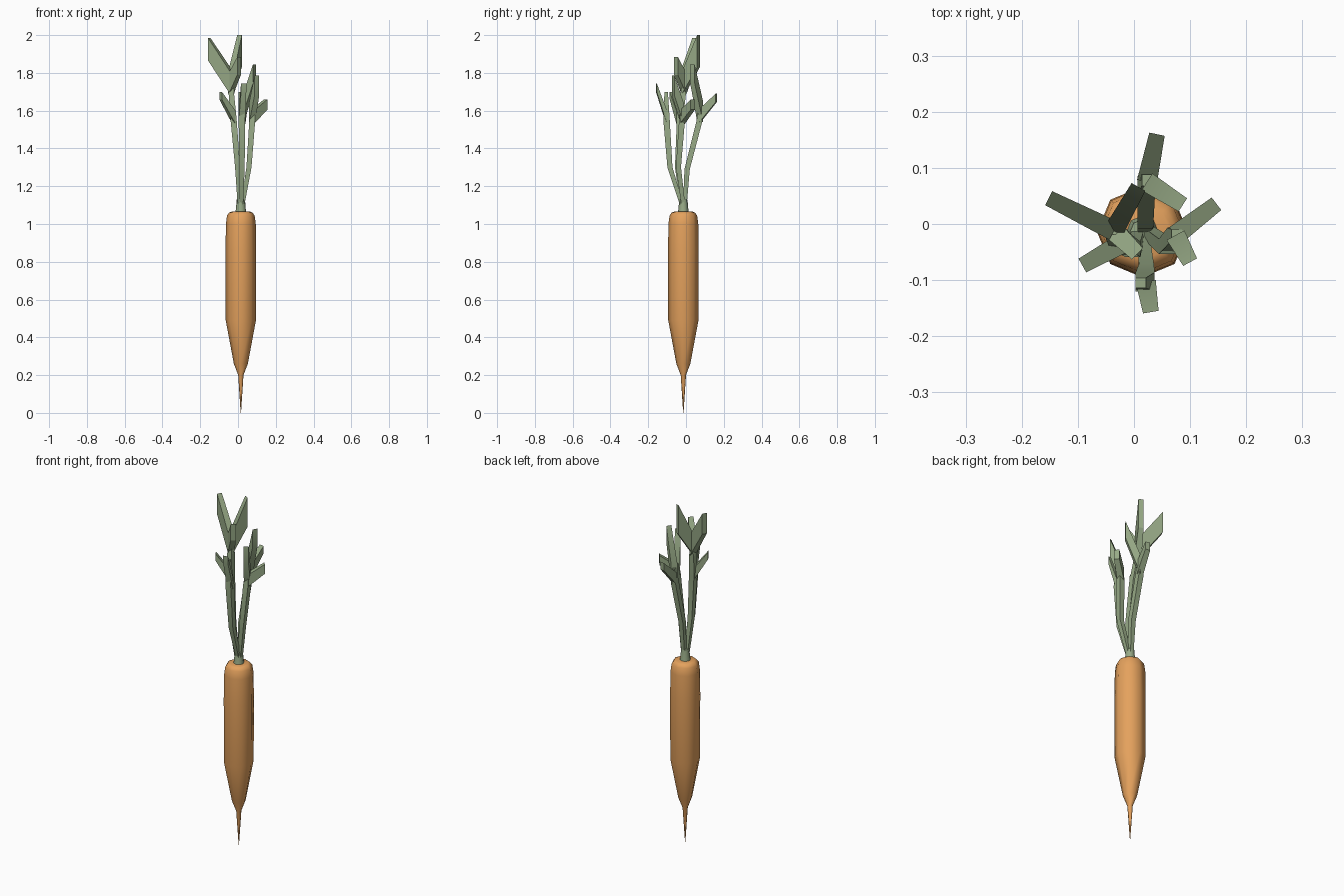
import bpy, bmesh, math
from mathutils import Vector

if "Cube" in bpy.data.objects:
    bpy.data.objects.remove(bpy.data.objects["Cube"])

CX, CY = 0.015, -0.014


def material(name, rgb):
    m = bpy.data.materials.new(name)
    m.diffuse_color = (*rgb, 1)
    m.use_nodes = True
    m.node_tree.nodes["Principled BSDF"].inputs["Base Color"].default_value = m.diffuse_color
    return m


ORANGE = material("orange", (0.78, 0.36, 0.11))
GREEN = material("green", (0.31, 0.40, 0.24))


def finish(name, bm, mat, angle):
    bmesh.ops.recalc_face_normals(bm, faces=bm.faces)
    me = bpy.data.meshes.new(name)
    bm.to_mesh(me)
    bm.free()
    me.materials.append(mat)
    ob = bpy.data.objects.new(name, me)
    bpy.context.collection.objects.link(ob)
    bpy.ops.object.select_all(action='DESELECT')
    ob.select_set(True)
    bpy.context.view_layer.objects.active = ob
    bpy.ops.object.shade_smooth_by_angle(angle=math.radians(angle))
    return ob


def tube(name, path, sides, mat, angle, turn=0.0):
    """Horizontal rings (x, y, z, radius) joined and capped."""
    bm = bmesh.new()
    rings = []
    for x, y, z, r in path:
        a = [turn + 2 * math.pi * i / sides for i in range(sides)]
        rings.append([bm.verts.new((x + r * math.cos(t), y + r * math.sin(t), z)) for t in a])
    for lo, hi in zip(rings, rings[1:]):
        for i in range(sides):
            j = (i + 1) % sides
            bm.faces.new((lo[i], lo[j], hi[j], hi[i]))
    bm.faces.new(rings[0][::-1])
    bm.faces.new(rings[-1])
    return finish(name, bm, mat, angle)


def blade(name, root, tip, thick=(0.036, 0.028)):
    """Flat leaf between two upright ends, each (x, y, z low, z high)."""
    bm = bmesh.new()
    d = Vector((tip[0] - root[0], tip[1] - root[1], 0)).normalized()
    side = Vector((-d.y, d.x, 0))
    ends = []
    for (x, y, lo, hi), t in zip((root, tip), thick):
        ends.append([bm.verts.new(Vector((x, y, z)) + side * s * t / 2)
                     for s, z in ((-1, lo), (1, lo), (1, hi), (-1, hi))])
    a, b = ends
    for i in range(4):
        j = (i + 1) % 4
        bm.faces.new((a[i], a[j], b[j], b[i]))
    bm.faces.new(a[::-1])
    bm.faces.new(b)
    return finish(name, bm, GREEN, 30)


# Root body
profile = [(0, 0.001), (0.2, 0.014), (0.26, 0.037), (0.49, 0.08), (0.86, 0.081),
           (1.0, 0.079), (1.045, 0.073), (1.06, 0.062), (1.065, 0.05)]
tube("carrot_root", [(CX, CY, z, r) for z, r in profile], 8, ORANGE, 50)

# Stump where the stems meet
tube("stem_base", [(CX, CY, 1.055, 0.03), (CX, CY, 1.08, 0.026), (CX, CY, 1.13, 0.022)], 8, GREEN, 50)

# Stems
q = math.pi / 4
stems = {
    "left_stem": [(0.008, -0.02, 1.10, 0.014), (-0.002, -0.045, 1.30, 0.019),
                  (-0.024, -0.032, 1.56, 0.023), (-0.036, -0.013, 1.70, 0.02), (-0.038, -0.01, 1.81, 0.012)],
    "back_stem": [(0.017, -0.006, 1.10, 0.014), (0.02, 0.006, 1.29, 0.02),
                  (0.022, 0.07, 1.54, 0.022), (0.024, 0.078, 1.63, 0.014)],
    "front_stem": [(0.017, -0.022, 1.10, 0.014), (0.022, -0.085, 1.30, 0.019),
                   (0.02, -0.103, 1.55, 0.024), (0.012, -0.105, 1.70, 0.013)],
    "right_stem": [(0.024, -0.014, 1.10, 0.014), (0.058, -0.04, 1.30, 0.019),
                   (0.075, -0.022, 1.54, 0.022), (0.077, -0.02, 1.61, 0.014)],
}
for name, path in stems.items():
    tube(name, path, 4, GREEN, 30, q)

# Leaves
leaves = {
    "left_leaf_outer": ((-0.036, -0.012, 1.69, 1.81), (-0.152, 0.046, 1.865, 1.985)),
    "left_leaf_back": ((-0.036, -0.012, 1.69, 1.81), (0.008, 0.066, 1.83, 2.0)),
    "left_leaf_front": ((-0.036, -0.012, 1.69, 1.80), (0.006, -0.053, 1.79, 1.885)),
    "left_leaf_low": ((-0.022, -0.035, 1.53, 1.60), (-0.092, -0.074, 1.66, 1.70)),
    "back_leaf_outer": ((0.023, 0.075, 1.54, 1.61), (0.041, 0.16, 1.645, 1.69)),
    "back_leaf_right": ((0.023, 0.075, 1.54, 1.65), (0.087, 0.034, 1.745, 1.845)),
    "front_leaf": ((0.021, -0.103, 1.53, 1.60), (0.03, -0.157, 1.70, 1.745)),
    "right_leaf_outer": ((0.074, -0.02, 1.53, 1.60), (0.147, 0.036, 1.605, 1.66)),
    "right_leaf_front": ((0.074, -0.02, 1.53, 1.64), (0.1, -0.068, 1.68, 1.785)),
}
for name, (root, tip) in leaves.items():
    blade(name, root, tip)
